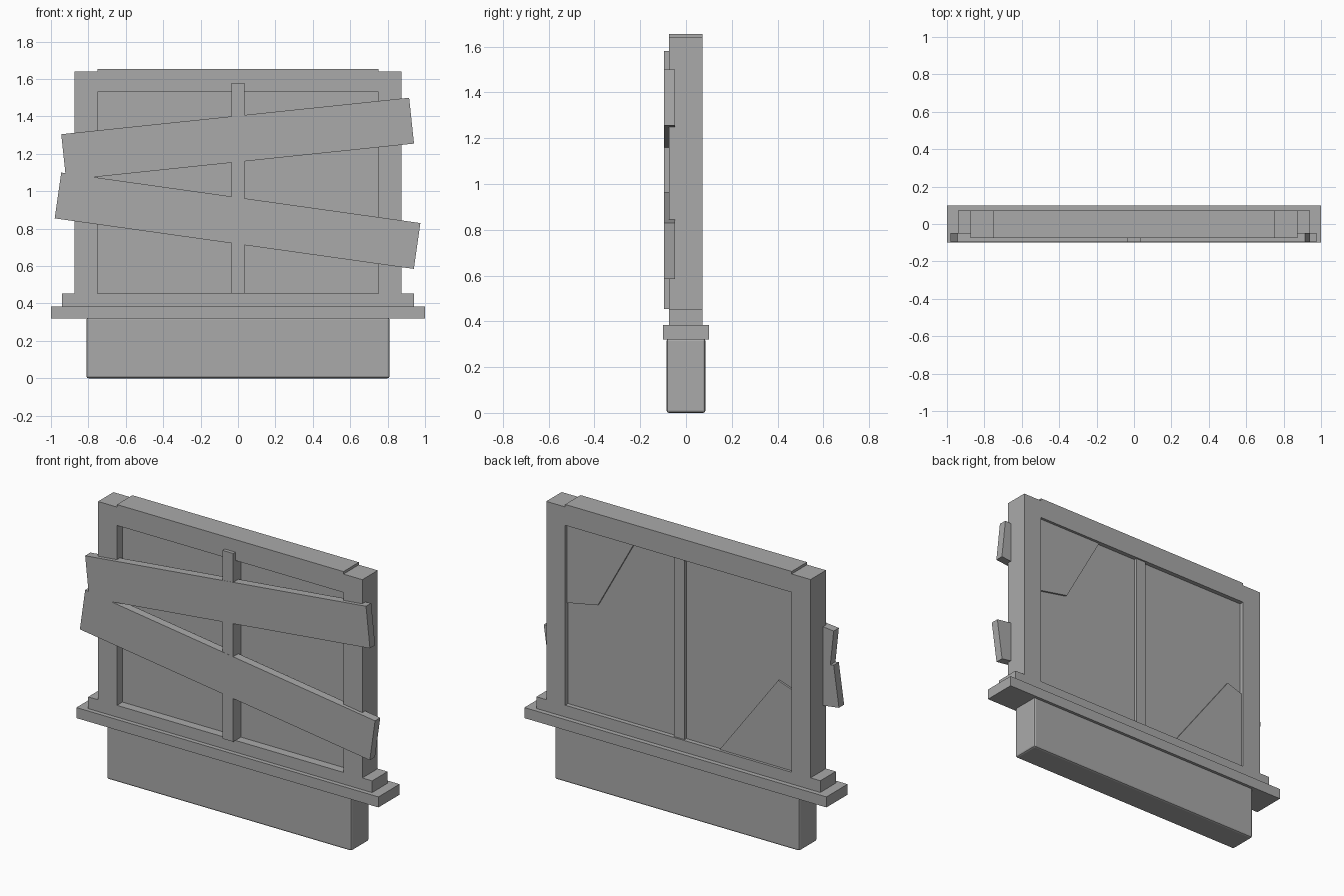
import bpy, bmesh
from mathutils import Vector

if "Cube" in bpy.data.objects:
    bpy.data.objects.remove(bpy.data.objects["Cube"])

grey = bpy.data.materials.new("plain grey")
grey.diffuse_color = (0.4, 0.4, 0.4, 1)
grey.use_nodes = True
grey.node_tree.nodes["Principled BSDF"].inputs["Base Color"].default_value = grey.diffuse_color


def slab(name, outline, y0, y1):
    """Extrude an outline of (x, z) points from y0 to y1."""
    bm = bmesh.new()
    face = bm.faces.new([bm.verts.new((x, y0, z)) for x, z in outline])
    new = bmesh.ops.extrude_face_region(bm, geom=[face])["geom"]
    verts = [v for v in new if isinstance(v, bmesh.types.BMVert)]
    bmesh.ops.translate(bm, verts=verts, vec=Vector((0, y1 - y0, 0)))
    bmesh.ops.recalc_face_normals(bm, faces=bm.faces)
    mesh = bpy.data.meshes.new(name)
    bm.to_mesh(mesh)
    bm.free()
    mesh.materials.append(grey)
    obj = bpy.data.objects.new(name, mesh)
    bpy.context.collection.objects.link(obj)
    return obj


def box(name, half, z0, z1, y0, y1):
    return slab(name, [(-half, z0), (half, z0), (half, z1), (-half, z1)], y0, y1)


# Wall block below the window, with softened edges
base = box("wall_base", 0.81, 0, 0.325, -0.085, 0.085)
bevel = base.modifiers.new("soft_edges", "BEVEL")
bevel.width = 0.011
bevel.segments = 2

# Projecting ledge
box("ledge", 1.0, 0.32, 0.383, -0.1, 0.1)

# Frame with stepped sill and raised lintel, opening cut through
half = [(0.94, 0.38), (0.94, 0.453), (0.875, 0.453),
        (0.875, 1.64), (0.75, 1.64), (0.75, 1.655)]
outline = half + [(-x, z) for x, z in reversed(half)]
frame = slab("window_frame", outline, -0.074, 0.072)
cutter = box("opening_cutter", 0.75, 0.453, 1.53, -0.3, 0.3)
cutter.hide_render = True
cutter.hide_viewport = True
cut = frame.modifiers.new("opening", "BOOLEAN")
cut.operation = "DIFFERENCE"
cut.solver = "EXACT"
cut.object = cutter

# Recessed pane and centre bar, which overlaps the lintel in front
box("pane", 0.752, 0.45, 1.532, -0.022, 0.045)
box("centre_bar_front", 0.035, 0.453, 1.58, -0.095, -0.02)
box("centre_bar_back", 0.035, 0.45, 1.532, 0.04, 0.062)

# Broken glass pieces left in two corners on the back
slab("upper_shard", [(0.752, 1.532), (0.305, 1.532), (0.545, 1.10), (0.752, 1.06)],
     0.04, 0.056)
slab("lower_shard", [(-0.752, 0.45), (-0.26, 0.45), (-0.65, 0.97), (-0.752, 0.935)],
     0.04, 0.056)

# Boards nailed across the front
slab("upper_board", [(-0.945, 1.305), (0.915, 1.5), (0.941, 1.255), (-0.919, 1.06)],
     -0.096, -0.047)
slab("lower_board", [(-0.945, 1.1), (0.975, 0.83), (0.94, 0.585), (-0.98, 0.855)],
     -0.096, -0.047)
